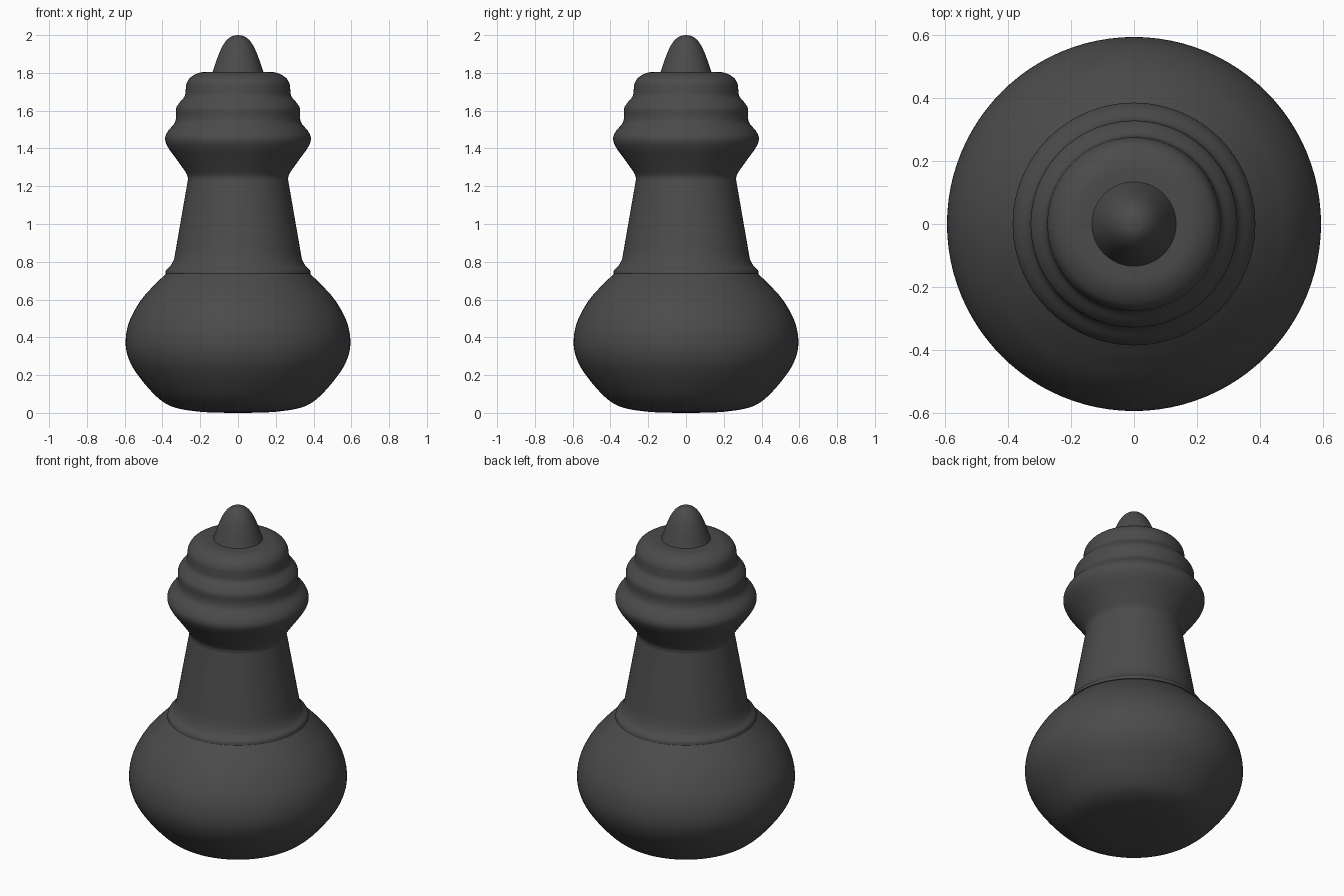
import bpy
import math
from mathutils import Vector

SIDES = 96

if "Cube" in bpy.data.objects:
    bpy.data.objects.remove(bpy.data.objects["Cube"])

# Single dark finish
dark = bpy.data.materials.new("charcoal")
dark.use_nodes = True
colour = (0.07, 0.07, 0.07, 1)
dark.diffuse_color = colour
dark.node_tree.nodes["Principled BSDF"].inputs["Base Color"].default_value = colour


def smooth_path(points, steps=5):
    """Catmull-Rom curve through the profile points."""
    p = [Vector(q) for q in points]
    p = [2 * p[0] - p[1]] + p + [2 * p[-1] - p[-2]]
    path = []
    for a, b, c, d in zip(p, p[1:], p[2:], p[3:]):
        for i in range(steps):
            t = i / steps
            path.append(0.5 * (2 * b + (c - a) * t + (2 * a - 5 * b + 4 * c - d) * t ** 2
                               + (3 * b - a - 3 * c + d) * t ** 3))
    return path + [p[-2]]


def turn(name, profile):
    """Lathe a list of (radius, height) points, closing both ends."""
    verts, faces, n = [], [], len(profile)
    for r, z in profile:
        for k in range(SIDES):
            a = math.tau * k / SIDES
            verts.append((r * math.cos(a), r * math.sin(a), z))
    for i in range(n - 1):
        for k in range(SIDES):
            j = (k + 1) % SIDES
            faces.append((i * SIDES + k, i * SIDES + j,
                          (i + 1) * SIDES + j, (i + 1) * SIDES + k))
    faces.append(tuple(reversed(range(SIDES))))
    faces.append(tuple(range((n - 1) * SIDES, n * SIDES)))
    mesh = bpy.data.meshes.new(name)
    mesh.from_pydata(verts, [], faces)
    mesh.materials.append(dark)
    obj = bpy.data.objects.new(name, mesh)
    bpy.context.collection.objects.link(obj)
    bpy.ops.object.select_all(action="DESELECT")
    obj.select_set(True)
    bpy.context.view_layer.objects.active = obj
    bpy.ops.object.shade_smooth_by_angle(angle=math.radians(35))
    return obj


# Bulbous foot
turn("base", smooth_path([
    (0.05, 0), (0.2, 0.006), (0.34, 0.03), (0.43, 0.085), (0.53, 0.2),
    (0.58, 0.29), (0.595, 0.38), (0.575, 0.485), (0.515, 0.595), (0.44, 0.68),
    (0.38, 0.737)]))

# Collar flowing into the tapered shaft
collar = smooth_path([(0.386, 0.737), (0.38, 0.757), (0.355, 0.782), (0.338, 0.815)])
turn("shaft", collar + [Vector((0.338 - 0.073 * t / 8, 0.815 + 0.42 * t / 8))
                        for t in range(1, 9)])

# Flared, stepped crown
turn("crown", smooth_path([
    (0.265, 1.235), (0.272, 1.265), (0.32, 1.335), (0.37, 1.405), (0.386, 1.45),
    (0.372, 1.49), (0.337, 1.532), (0.328, 1.565), (0.328, 1.61), (0.312, 1.64),
    (0.283, 1.675), (0.277, 1.71), (0.272, 1.745), (0.25, 1.777), (0.2, 1.802),
    (0.13, 1.806)]))

# Rounded tip
turn("finial", smooth_path([
    (0.135, 1.803), (0.121, 1.845), (0.104, 1.893), (0.083, 1.94), (0.06, 1.973),
    (0.032, 1.994), (0.003, 2)]))
